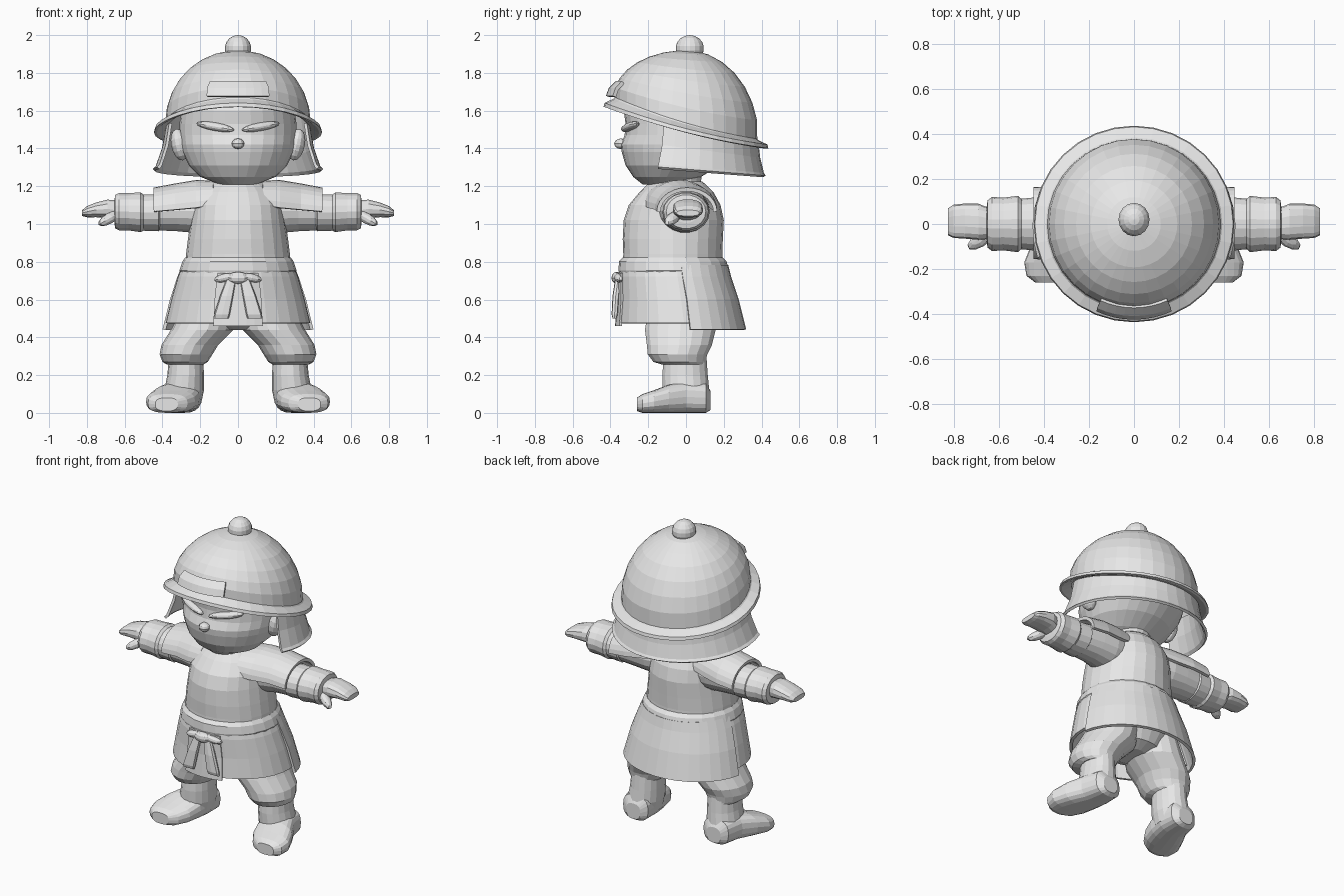
import bpy, bmesh, math
from mathutils import Matrix, Vector

gray = bpy.data.materials.new("plain_gray")
gray.diffuse_color = (0.8, 0.8, 0.8, 1)


def finish(name, bm, mirror=False, thick=0):
    bmesh.ops.recalc_face_normals(bm, faces=bm.faces)
    me = bpy.data.meshes.new(name)
    bm.to_mesh(me)
    bm.free()
    me.materials.append(gray)
    ob = bpy.data.objects.new(name, me)
    bpy.context.collection.objects.link(ob)
    if thick:
        s = ob.modifiers.new("thickness", 'SOLIDIFY')
        s.thickness = thick
        s.offset = 0
    if mirror:
        ob.modifiers.new("mirror", 'MIRROR')
    return ob


def point(axis, c, u, v):
    x, y, z = c
    return {'x': (x, y + u, z + v), 'y': (x + u, y, z + v), 'z': (x + u, y + v, z)}[axis]


def loft(name, rings, axis='z', n=24, power=2, arc=None, mirror=False, thick=0, cap=True):
    """Rings (cx, cy, cz, ra, rb[, tilt]) across an axis; arc in degrees gives an open sheet."""
    bm = bmesh.new()
    a0, a1 = arc or (0, 360)
    cols = n + 1 if arc else n
    rows = []
    for ring in rings:
        cx, cy, cz, ra, rb = ring[:5]
        tilt = ring[5] if len(ring) > 5 else 0
        row = []
        for i in range(cols):
            a = math.radians(a0 + (a1 - a0) * i / n)
            c, s = math.cos(a), math.sin(a)
            u = math.copysign(abs(c) ** (2 / power), c) * ra
            v = math.copysign(abs(s) ** (2 / power), s) * rb
            p = Vector(point(axis, (cx, cy, cz), u, v))
            p.z += tilt * p.y
            row.append(bm.verts.new(p))
        rows.append(row)
    for r, q in zip(rows, rows[1:]):
        for i in range(n):
            j = (i + 1) % cols
            bm.faces.new((r[i], r[j], q[j], q[i]))
    if cap and not arc:
        bm.faces.new(rows[0])
        bm.faces.new(rows[-1])
    return finish(name, bm, mirror, thick)


def ellipsoid(name, loc, size, rot=(0, 0, 0), mirror=False, seg=14):
    bm = bmesh.new()
    bmesh.ops.create_uvsphere(bm, u_segments=seg, v_segments=seg // 2 + 1, radius=1)
    m = Matrix.Translation(loc)
    for a, ax in zip(rot, 'XYZ'):
        m = m @ Matrix.Rotation(math.radians(a), 4, ax)
    bm.transform(m @ Matrix.Diagonal((*size, 1)))
    return finish(name, bm, mirror)


def rim_z(y):
    return 1.505 - 0.256 * y + 0.14 * y * y


def helmet(n=32):
    """Bowl whose rim rises to the front: outer dome, brim, then hollow inside."""
    prof = [(0.385 * math.cos(a), math.sin(a), 0.03, 1.92)
            for a in [math.radians(84 - 12 * k) for k in range(8)]]
    prof += [(0.392, 0, 0.022, 1.92), (0.44, 0, 0.0, 1.92), (0.445, 0, -0.02, 1.92),
             (0.43, 0, -0.022, 1.92), (0.375, 0, 0.0, 1.92)]
    prof += [(0.37 * math.cos(a), math.sin(a), 0.02, 1.89)
             for a in [math.radians(15 + 17 * k) for k in range(5)]]
    bm = bmesh.new()
    rows = []
    for r, f, dz, top in prof:
        row = []
        for i in range(n):
            a = 2 * math.pi * i / n
            base = rim_z(0.43 * math.sin(a)) + dz
            row.append(bm.verts.new((r * math.cos(a), r * math.sin(a) * (1.0 if f else 0.98),
                                     base + (top - base) * f)))
        rows.append(row)
    for r, q in zip(rows, rows[1:]):
        for i in range(n):
            bm.faces.new((r[i], r[(i + 1) % n], q[(i + 1) % n], q[i]))
    bm.faces.new(rows[0])
    bm.faces.new(rows[-1])
    finish("helmet", bm)


# Helmet with knob, brow plate and flared neck guard
helmet()
ellipsoid("helmet_knob", (0, 0.02, 1.93), (0.07, 0.075, 0.07), seg=16)
loft("helmet_brow_plate", [(0, 0, 1.675, 0.40, 0.415), (0, 0, 1.715, 0.395, 0.40),
                           (0, 0, 1.75, 0.36, 0.365)], n=8, arc=(-114, -66), thick=0.02)
loft("neck_guard", [(0, 0, 1.51, 0.375, 0.375, -0.2), (0, -0.005, 1.40, 0.395, 0.39, -0.13),
                    (0, -0.015, 1.30, 0.43, 0.42, -0.08), (0, -0.015, 1.285, 0.445, 0.43, -0.08)],
     n=22, arc=(-18, 198), thick=0.016)

# Head and face
loft("head", [(0, -0.12, 1.21, 0.10, 0.11), (0, -0.10, 1.25, 0.20, 0.18),
              (0, -0.07, 1.31, 0.26, 0.25), (0, -0.04, 1.38, 0.295, 0.30),
              (0, -0.03, 1.42, 0.305, 0.315), (0, -0.02, 1.47, 0.31, 0.305),
              (0, -0.02, 1.53, 0.31, 0.30), (0, -0.02, 1.60, 0.30, 0.31),
              (0, 0, 1.70, 0.28, 0.28), (0, 0, 1.78, 0.20, 0.20)], n=28)
ellipsoid("nose", (0, -0.345, 1.425), (0.035, 0.035, 0.028), seg=10)
ellipsoid("brow", (0.12, -0.295, 1.515), (0.11, 0.03, 0.022), (0, -10, 22), mirror=True)
ellipsoid("ear", (0.31, -0.05, 1.42), (0.045, 0.06, 0.085), (0, 12, 0), mirror=True)
loft("neck", [(0, -0.05, 1.15, 0.14, 0.14), (0, -0.05, 1.23, 0.13, 0.13),
              (0, -0.04, 1.30, 0.13, 0.13)], n=20)

# Torso and belt
loft("torso", [(0, -0.07, 0.76, 0.28, 0.265), (0, -0.07, 0.84, 0.275, 0.262),
               (0, -0.07, 0.92, 0.265, 0.265), (0, -0.065, 1.02, 0.25, 0.265),
               (0, -0.06, 1.10, 0.24, 0.243), (0, -0.05, 1.17, 0.205, 0.195),
               (0, -0.05, 1.21, 0.155, 0.155), (0, -0.05, 1.225, 0.13, 0.135)])
loft("belt", [(0, -0.07, 0.82, 0.275, 0.26), (0, -0.07, 0.80, 0.29, 0.28),
              (0, -0.065, 0.755, 0.305, 0.288), (0, -0.065, 0.73, 0.295, 0.28)], cap=False, thick=0.01)

# Skirt of a front panel and a longer back panel
waist = [(0, -0.065, 0.78, 0.285, 0.275), (0, -0.062, 0.72, 0.31, 0.285),
         (0, -0.045, 0.60, 0.345, 0.30)]
loft("skirt_front", waist + [(0, -0.03, 0.475, 0.375, 0.325)], n=18, arc=(-195, 15), thick=0.018)
loft("skirt_back", [(0, -0.065, 0.78, 0.29, 0.28), (0, -0.06, 0.72, 0.315, 0.29),
                    (0, -0.04, 0.60, 0.355, 0.31), (0, -0.025, 0.44, 0.395, 0.335)],
     n=16, arc=(8, 172), thick=0.018)
loft("apron", [(0, -0.06, 0.74, 0.30, 0.298), (0, -0.045, 0.60, 0.34, 0.312),
               (0, -0.03, 0.46, 0.36, 0.338)], n=6, arc=(-111, -69), thick=0.015)

# Knotted sash
ellipsoid("sash_knot", (0, -0.365, 0.715), (0.06, 0.03, 0.032), seg=10)
ellipsoid("sash_loop", (0.07, -0.355, 0.715), (0.06, 0.025, 0.022), (0, 12, 10), mirror=True, seg=10)
for side in (-1, 1):
    loft("sash_tail_" + ("left" if side > 0 else "right"),
         [(0.035 * side, -0.36, 0.71, 0.025, 0.015), (0.06 * side, -0.372, 0.62, 0.035, 0.017),
          (0.085 * side, -0.378, 0.52, 0.042, 0.016), (0.09 * side, -0.378, 0.50, 0.04, 0.01)],
         n=8, power=4)

# Trousers gathered below the knee, shins and feet
loft("hips", [(0, -0.03, 0.70, 0.24, 0.20), (0, -0.03, 0.55, 0.27, 0.20),
              (0, -0.03, 0.47, 0.19, 0.16), (0, -0.03, 0.44, 0.08, 0.09)])
loft("trouser_leg", [(0.15, -0.02, 0.56, 0.14, 0.18), (0.19, -0.03, 0.44, 0.165, 0.19),
                     (0.255, -0.035, 0.36, 0.15, 0.175), (0.275, -0.045, 0.31, 0.14, 0.16),
                     (0.28, -0.035, 0.27, 0.12, 0.14), (0.28, -0.01, 0.255, 0.095, 0.115)],
     n=18, mirror=True)
loft("shin", [(0.275, -0.005, 0.30, 0.09, 0.115), (0.277, -0.005, 0.20, 0.097, 0.122),
              (0.285, 0, 0.12, 0.105, 0.125), (0.295, 0, 0.05, 0.10, 0.12)], n=18, mirror=True)
loft("foot", [(0.29, 0.13, 0.065, 0.05, 0.05), (0.29, 0.105, 0.08, 0.09, 0.08),
              (0.30, 0, 0.085, 0.107, 0.085), (0.33, -0.09, 0.075, 0.125, 0.075),
              (0.357, -0.17, 0.06, 0.13, 0.06), (0.372, -0.23, 0.05, 0.105, 0.05),
              (0.378, -0.26, 0.045, 0.06, 0.035)], axis='y', n=20, power=2.7, mirror=True)

# Sleeves, shoulder guards and cuffs
loft("sleeve", [(0.12, -0.04, 1.07, 0.15, 0.13), (0.22, -0.01, 1.07, 0.135, 0.12),
                (0.32, 0, 1.07, 0.12, 0.11), (0.43, 0, 1.065, 0.11, 0.10)],
     axis='x', n=18, mirror=True)
loft("shoulder_guard", [(0.13, -0.05, 1.10, 0.165, 0.12), (0.22, -0.03, 1.085, 0.165, 0.138),
                        (0.33, 0, 1.075, 0.155, 0.13), (0.445, 0.005, 1.065, 0.15, 0.118)],
     axis='x', n=14, arc=(0, 180), thick=0.02, mirror=True)
loft("cuff", [(0.40, 0, 1.06, 0.09, 0.08), (0.42, 0, 1.06, 0.12, 0.10),
              (0.50, 0, 1.06, 0.112, 0.097), (0.515, 0, 1.062, 0.125, 0.107),
              (0.58, 0, 1.065, 0.117, 0.10), (0.63, 0, 1.065, 0.12, 0.10),
              (0.65, 0, 1.065, 0.105, 0.09), (0.655, 0, 1.065, 0.07, 0.06)],
     axis='x', n=18, mirror=True)

# Hands
loft("hand", [(0.63, 0, 1.07, 0.065, 0.055), (0.69, 0.01, 1.08, 0.08, 0.05),
              (0.75, 0.013, 1.075, 0.078, 0.04), (0.80, 0.012, 1.065, 0.074, 0.03),
              (0.825, 0.01, 1.058, 0.06, 0.016)], axis='x', n=14, power=2.6, mirror=True)
ellipsoid("thumb", (0.68, -0.07, 1.03), (0.075, 0.032, 0.028), (0, 30, -28), mirror=True, seg=10)
